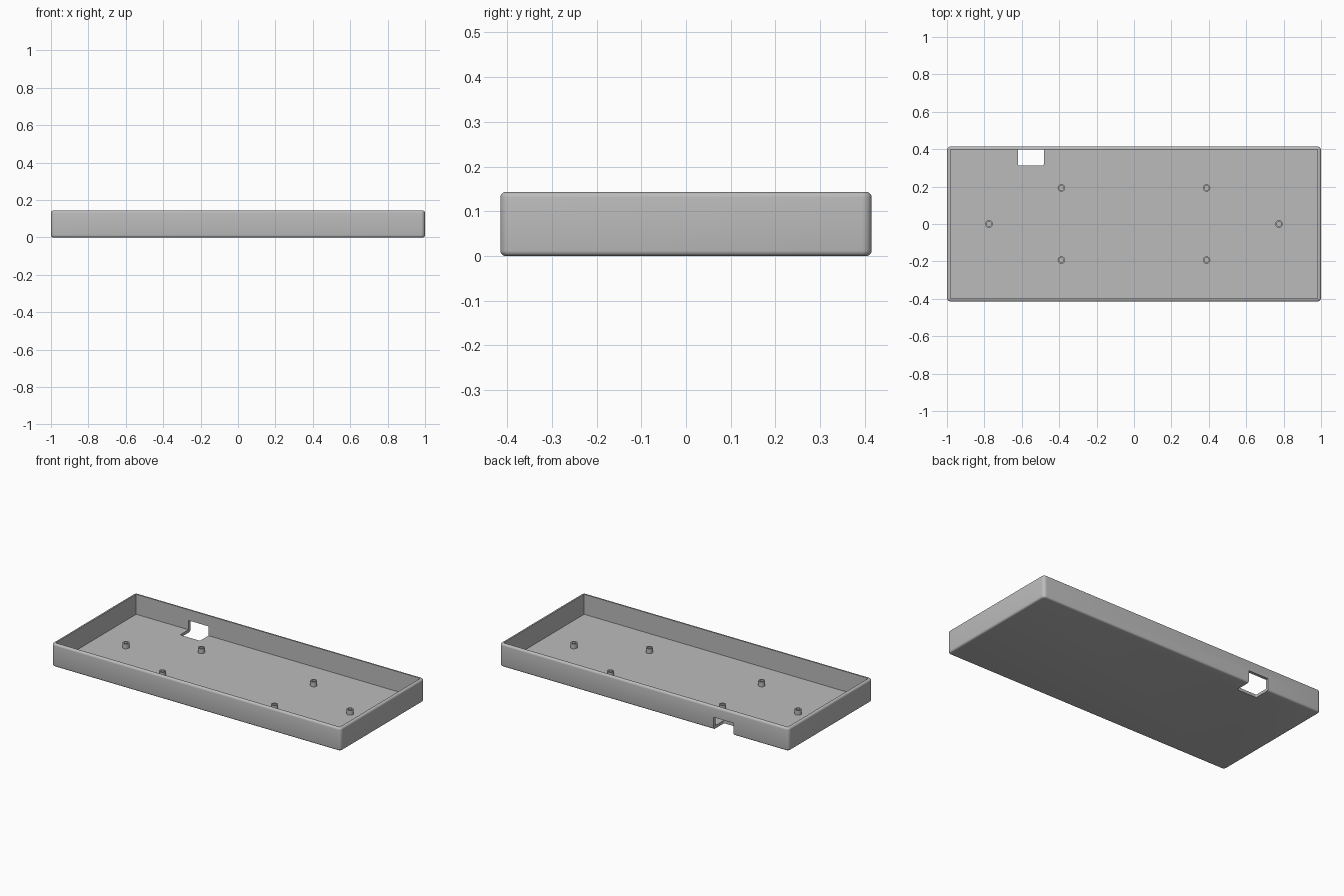
import bpy, bmesh, math
from mathutils import Matrix

if "Cube" in bpy.data.objects:
    bpy.data.objects.remove(bpy.data.objects["Cube"])

LX, LY, H = 1.0, 0.415, 0.143      # half length, half depth, height
WALL, FLOOR = 0.018, 0.018
grey = bpy.data.materials.new("plain grey")
grey.diffuse_color = (0.5, 0.5, 0.5, 1)
grey.use_nodes = True
grey.node_tree.nodes["Principled BSDF"].inputs["Base Color"].default_value = grey.diffuse_color


def new_object(name, bm):
    me = bpy.data.meshes.new(name)
    bm.to_mesh(me)
    bm.free()
    me.materials.append(grey)
    ob = bpy.data.objects.new(name, me)
    bpy.context.collection.objects.link(ob)
    return ob


def box(x0, x1, y0, y1, z0, z1):
    bm = bmesh.new()
    bmesh.ops.create_cube(bm, size=1, matrix=Matrix.Translation(
        ((x0 + x1) / 2, (y0 + y1) / 2, (z0 + z1) / 2))
        @ Matrix.Diagonal((x1 - x0, y1 - y0, z1 - z0, 1)))
    return bm


def round_edges(bm, test, radius, segments):
    edges = [e for e in bm.edges if test(e)]
    bmesh.ops.bevel(bm, geom=edges, offset=radius, segments=segments,
                    profile=0.5, affect='EDGES', clamp_overlap=True)


def is_upright(e):
    return abs(e.verts[0].co.z - e.verts[1].co.z) > 0.01


def is_level(e):
    return abs(e.verts[0].co.z - e.verts[1].co.z) < 1e-5


def cut(target, cutter):
    cutter.hide_render = True
    cutter.hide_viewport = True
    mod = target.modifiers.new(cutter.name, 'BOOLEAN')
    mod.operation, mod.solver, mod.object = 'DIFFERENCE', 'EXACT', cutter


def shade(ob):
    bpy.ops.object.select_all(action='DESELECT')
    ob.select_set(True)
    bpy.context.view_layer.objects.active = ob
    bpy.ops.object.shade_smooth_by_angle(angle=math.radians(35))


# Tray body: rounded block
bm = box(-LX, LX, -LY, LY, 0, H)
round_edges(bm, is_upright, 0.022, 6)
round_edges(bm, is_level, 0.012, 4)
tray = new_object("tray", bm)
shade(tray)

# Hollow inside of the tray
cut(tray, new_object("cavity_cutter", box(
    -LX + WALL, LX - WALL, -LY + WALL, LY - WALL, FLOOR, H + 0.1)))

# Port opening through the back wall and floor, with slightly rounded corners
bm = box(-0.62, -0.482, 0.313, LY + 0.1, -0.1, 0.076)
round_edges(bm, lambda e: is_upright(e) and e.verts[0].co.y < 0.4, 0.006, 3)
round_edges(bm, lambda e: all(v.co.z > 0.07 for v in e.verts)
            and abs(e.verts[0].co.x - e.verts[1].co.x) < 1e-5, 0.006, 3)
cut(tray, new_object("port_cutter", bm))

# Hollow standoffs: a turned profile (radius, height) spun around z
R, BORE, TOP = 0.02, 0.012, FLOOR + 0.03
profile = [(R, FLOOR - 0.004), (R, TOP), (BORE, TOP), (BORE, FLOOR + 0.001), (0, FLOOR + 0.001)]
spots = [(sx * 0.775, 0) for sx in (-1, 1)]
spots += [(sx * 0.388, sy * 0.193) for sx in (-1, 1) for sy in (-1, 1)]
for x, y in spots:
    bm = bmesh.new()
    verts = [bm.verts.new((r, 0, z)) for r, z in profile]
    edges = [bm.edges.new(p) for p in zip(verts, verts[1:])]
    bmesh.ops.spin(bm, geom=verts + edges, cent=(0, 0, 0), axis=(0, 0, 1),
                   angle=math.tau, steps=24)
    bmesh.ops.remove_doubles(bm, verts=bm.verts, dist=1e-5)
    bmesh.ops.recalc_face_normals(bm, faces=bm.faces)
    # the lower end is open, so make sure the outer wall faces outward
    side = max(bm.faces, key=lambda f: f.calc_center_median().xy.length)
    if side.normal.dot(side.calc_center_median()) < 0 and side.normal.z < 0.5:
        bmesh.ops.reverse_faces(bm, faces=bm.faces)
    post = new_object("standoff", bm)
    post.location = (x, y, 0)
    shade(post)
